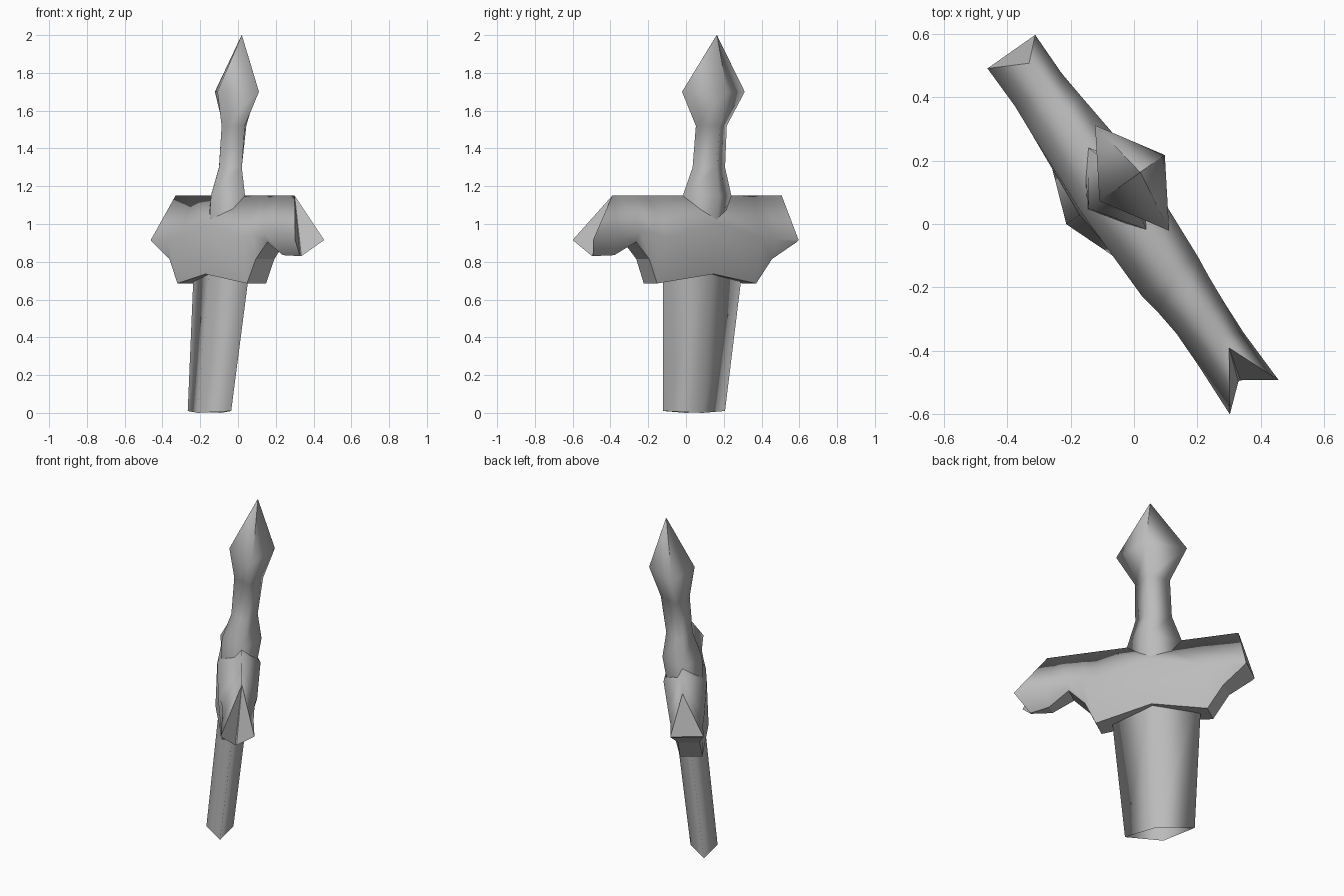
import bpy, bmesh
from mathutils import Vector

cube = bpy.data.objects.get("Cube")
if cube:
    bpy.data.objects.remove(cube)

# Single grey material
grey = bpy.data.materials.new("plain_grey")
grey.use_nodes = True
colour = (0.5, 0.5, 0.5, 1)
grey.diffuse_color = colour
grey.node_tree.nodes["Principled BSDF"].inputs["Base Color"].default_value = colour

# Sword frame: s runs along the guard, t through its thickness, leaning with height
ALONG = Vector((0.575, -0.818, 0))
ACROSS = Vector((0.818, 0.575, 0))
CENTRE = -0.122


def place(s, t, z):
    return ALONG * s + ACROSS * (t - 0.1 + 0.105 * z) + Vector((0, 0, z))


def loft(name, rings, caps=((), ()), flat_strip=None):
    """Skin rings with smooth walls; caps list the flat faces closing each end."""
    bm = bmesh.new()
    loops = [[bm.verts.new(place(*p)) for p in ring] for ring in rings]
    count = len(loops[0])
    for a, b in zip(loops, loops[1:]):
        for i in range(count):
            j = (i + 1) % count
            wall = bm.faces.new((a[i], b[i], b[j], a[j]))
            wall.smooth = i != flat_strip
    for loop, faces in zip((loops[0], loops[-1]), caps):
        for face in faces:
            bm.faces.new([loop[i] for i in face])
    bmesh.ops.recalc_face_normals(bm, faces=bm.faces)
    # An open shell must still face outwards
    if bm.calc_volume(signed=True) < 0:
        bmesh.ops.reverse_faces(bm, faces=bm.faces)
    mesh = bpy.data.meshes.new(name)
    bm.to_mesh(mesh)
    bm.free()
    mesh.materials.append(grey)
    bpy.context.collection.objects.link(bpy.data.objects.new(name, mesh))


def diamond(z, wide, thick, corner_lift=0.0):
    return [(CENTRE + wide, 0, z + corner_lift), (CENTRE, thick, z),
            (CENTRE - wide, 0, z + corner_lift), (CENTRE, -thick, z)]


def guard_ring(top_s, side_s, side_half, side_z, low_s, low_half, low_z):
    return [(top_s, 0, 1.15), (side_s, side_half, side_z), (low_s, low_half, low_z),
            (low_s, -low_half, low_z), (side_s, -side_half, side_z)]


# Hollow blade stub, reaching up into the guard
loft("blade", [diamond(0, 0.2, 0.075, 0.01), diamond(0.85, 0.264, 0.082)])

# Grip flaring into a pointed pommel, its open foot buried in the guard
loft("grip_and_pommel", [
    diamond(1.0, 0.165, 0.1), diamond(1.15, 0.157, 0.11), diamond(1.3, 0.105, 0.073),
    diamond(1.52, 0.1, 0.08), diamond(1.7, 0.203, 0.126), diamond(2.0, 0.001, 0.001),
])

# Crossguard with a notched end, a flat end and a flat underside
guard = [
    (0.492, 0.665, 0.094, 0.915, 0.596, 0.004, 0.83),
    (0.44, 0.48, 0.088, 0.93, 0.48, 0.035, 0.835),
    (0.36, 0.36, 0.09, 0.96, 0.36, 0.058, 0.905),
    (0.27, 0.27, 0.098, 0.95, 0.27, 0.06, 0.815),
    (0.2, 0.2, 0.108, 0.93, 0.21, 0.062, 0.685),
    (CENTRE, CENTRE, 0.12, 1.0, CENTRE, 0.102, 0.735),
    (-0.42, -0.42, 0.098, 0.93, -0.43, 0.062, 0.685),
    (-0.51, -0.52, 0.09, 0.92, -0.525, 0.06, 0.815),
    (-0.605, -0.667, 0.092, 0.915, -0.66, 0.088, 0.905),
]
loft("crossguard", [guard_ring(*g) for g in guard],
     [[(0, 1, 2), (0, 2, 3), (0, 3, 4)], [(0, 1, 4), (1, 2, 3, 4)]], flat_strip=2)
